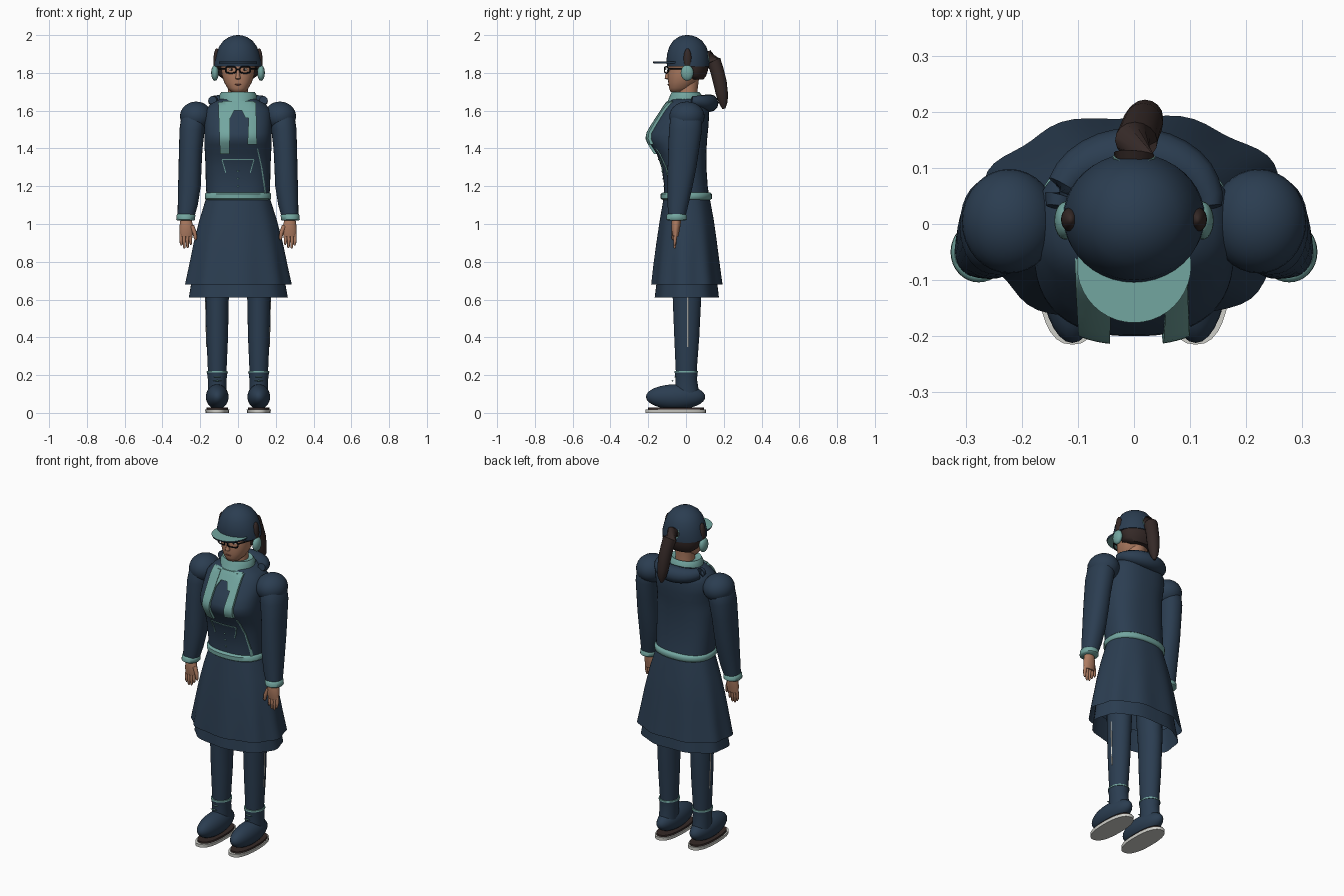
import bpy, bmesh, math
from mathutils import Vector

if "Cube" in bpy.data.objects:
    bpy.data.objects.remove(bpy.data.objects["Cube"], do_unlink=True)


def material(name, *rgb):
    m = bpy.data.materials.new(name)
    m.use_nodes = True
    m.diffuse_color = (*rgb, 1)
    m.node_tree.nodes["Principled BSDF"].inputs["Base Color"].default_value = (*rgb, 1)
    return m


NAVY = material("navy cloth", .024, .047, .082)
TEAL = material("teal trim", .17, .38, .35)
SKIN = material("skin", .42, .2, .12)
HAIR = material("dark brown hair", .035, .022, .02)
BLACK = material("black frame", .008, .008, .01)
WHITE = material("pale sole", .62, .62, .58)
LIPS = material("lips", .22, .07, .05)


def finish(bm, name, mat, angle=50, normals=True):
    if normals:
        bmesh.ops.recalc_face_normals(bm, faces=bm.faces)
    me = bpy.data.meshes.new(name)
    bm.to_mesh(me)
    bm.free()
    me.materials.append(mat)
    me.shade_smooth()
    me.set_sharp_from_angle(angle=math.radians(angle))
    ob = bpy.data.objects.new(name, me)
    bpy.context.collection.objects.link(ob)
    return ob


def skin_rings(bm, loops, caps=True):
    for a, b in zip(loops, loops[1:]):
        for i in range(len(a)):
            j = (i + 1) % len(a)
            bm.faces.new((a[i], a[j], b[j], b[i]))
    if caps:
        bm.faces.new(loops[0][::-1])
        bm.faces.new(loops[-1])


def loft(name, mat, rings, n=32, p=2.0, caps=True, folds=0, angle=50):
    """Rings are (z, half width, front y, back y, centre x)."""
    bm, loops = bmesh.new(), []
    top = rings[-1][0]
    for z, rx, yf, yb, *cx in rings:
        x0, y0, ry = (cx[0] if cx else 0), (yf + yb) / 2, (yb - yf) / 2
        loop = []
        for i in range(n):
            t = math.tau * i / n
            c, s = math.cos(t), math.sin(t)
            k = 1 + folds * (top - z) * math.cos(9 * t + 1)
            x = math.copysign(abs(c) ** (2 / p), c) * rx * k
            y = math.copysign(abs(s) ** (2 / p), s) * ry * k
            loop.append(bm.verts.new((x0 + x, y0 + y, z)))
        loops.append(loop)
    skin_rings(bm, loops, caps)
    return finish(bm, name, mat, angle, caps)


def ball(name, mat, loc, size, n=24):
    bm = bmesh.new()
    bmesh.ops.create_uvsphere(bm, u_segments=n, v_segments=n // 2, radius=1)
    for v in bm.verts:
        v.co = Vector(a * b for a, b in zip(v.co, size)) + Vector(loc)
    return finish(bm, name, mat)


def tube(name, mat, path, n=12, closed=False):
    """Path points are (x, y, z, radius)."""
    pts, bm, loops = [Vector(q[:3]) for q in path], bmesh.new(), []
    m = len(pts)
    for i, q in enumerate(path):
        if closed:
            d = pts[(i + 1) % m] - pts[i - 1]
        else:
            d = pts[min(i + 1, m - 1)] - pts[max(i - 1, 0)]
        d.normalize()
        u = d.cross(Vector((0, 1, 0)) if abs(d.y) < .9 else Vector((1, 0, 0))).normalized()
        w = d.cross(u)
        loops.append([bm.verts.new(pts[i] + q[3] * (u * math.cos(a) + w * math.sin(a)))
                      for a in (math.tau * k / n for k in range(n))])
    skin_rings(bm, loops + loops[:1] if closed else loops, not closed)
    return finish(bm, name, mat)


# Jacket
TORSO = [(1.13, .165, -.12, .125), (1.2, .17, -.115, .115), (1.3, .172, -.13, .108),
         (1.37, .175, -.155, .108), (1.42, .178, -.187, .11), (1.45, .178, -.2, .112),
         (1.48, .178, -.198, .115), (1.53, .178, -.168, .12), (1.6, .175, -.122, .122),
         (1.635, .145, -.1, .115), (1.67, .08, -.075, .09)]
loft("jacket", NAVY, TORSO, n=48, p=2.5, angle=70)


def front_y(x, z):
    for a, b in zip(TORSO, TORSO[1:]):
        if z <= b[0]:
            break
    t = min(max((z - a[0]) / (b[0] - a[0]), 0), 1)
    rx, yf, yb = (a[k] + t * (b[k] - a[k]) for k in (1, 2, 3))
    return (yf + yb) / 2 - (yb - yf) / 2 * (1 - min(abs(x / rx), 1) ** 2.5) ** .4


def plate(name, mat, top, bottom, thick, nx=6, nz=14):
    """Cloth strip on the jacket front; top and bottom are (x0, x1, z)."""
    bm, layers = bmesh.new(), []
    for off in (-thick, .01):
        grid = []
        for j in range(nz + 1):
            x0, x1, z = (a + (b - a) * j / nz for a, b in zip(top, bottom))
            xs = [x0 + (x1 - x0) * i / nx for i in range(nx + 1)]
            grid.append([bm.verts.new((x, front_y(x, z) + off, z)) for x in xs])
        for r, s in zip(grid, grid[1:]):
            for i in range(nx):
                bm.faces.new((r[i], s[i], s[i + 1], r[i + 1]))
        layers.append(grid)
    rims = [g[0] + [r[-1] for r in g[1:-1]] + g[-1][::-1] + [r[0] for r in g[-2:0:-1]]
            for g in layers]
    skin_rings(bm, rims, False)
    return finish(bm, name, mat)


# Collar, scarf and hood
loft("collar", TEAL, [(1.6, .1, -.125, .09), (1.64, .095, -.1, .09), (1.68, .1, -.085, .085),
                      (1.7, .088, -.075, .07), (1.69, .062, -.055, .06)], angle=60)
plate("scarf_bib", TEAL, (-.085, .085, 1.65), (-.055, .06, 1.6), .012)
for s, x0, x1, z in ((-1, -.095, -.045, 1.37), (1, .05, .1, 1.42)):
    side = "left" if s > 0 else "right"
    plate(side + "_scarf_tail", TEAL, (x0 + .01 * s, x1 - .005 * s, 1.645), (x0, x1, z), .016)
    plate(side + "_scarf_flap", TEAL, (s * .02, s * .06, 1.6), (s * .04, s * .06, 1.56), .012)
tube("hood", NAVY, [(.135 * math.cos(a), .03 + .095 * math.sin(a), 1.655 - .015 * math.sin(a),
                     .022 + .025 * math.sin(a)) for a in (math.pi * k / 16 for k in range(17))])

# Pocket piping and buttons
plate("pocket_top_piping", TEAL, (-.085, .085, 1.345), (-.085, .085, 1.34), .004, 12, 1)
for s in (-1, 1):
    plate("pocket_side_piping", TEAL, (s * .082, s * .087, 1.34), (s * .062, s * .067, 1.27), .004, 1, 6)
plate("hem_drawstring_upper", TEAL, (.1, .106, 1.4), (.122, .128, 1.3), .005, 1, 8)
plate("hem_drawstring_lower", TEAL, (.122, .128, 1.3), (.142, .15, 1.16), .005, 1, 8)
for z in (1.2, 1.24, 1.28):
    ball("button", TEAL, (0, front_y(0, z), z), (.005, .004, .005), 8)

# Belt and skirt
loft("belt", TEAL, [(1.128, .168, -.125, .13), (1.135, .176, -.135, .138),
                    (1.158, .176, -.135, .138), (1.166, .168, -.125, .13)], p=2.3)
loft("skirt", NAVY, [(.68, .278, -.18, .193), (.78, .258, -.17, .18), (.9, .235, -.155, .165),
                     (1.02, .205, -.138, .148), (1.14, .168, -.118, .125)],
     n=72, p=2.2, caps=False, folds=.06)
loft("underskirt", NAVY, [(.61, .26, -.163, .175), (.74, .24, -.15, .16)],
     n=72, p=2.2, caps=False, folds=.15)

# Limbs, mirrored
for s in (-1, 1):
    side = "left_" if s > 0 else "right_"
    lx = .11 * s
    loft(side + "leg", NAVY, [(.16, .046, -.05, .055, lx), (.24, .05, -.055, .058, lx),
                              (.4, .057, -.062, .07, lx), (.6, .061, -.07, .08, lx),
                              (.9, .07, -.08, .085, lx * .9)])
    tube(side + "leg_seam", WHITE, [(s * .165, .01, .35, .004), (s * .171, .01, .62, .004)], 6)
    loft(side + "boot_shaft", NAVY, [(.1, .05, -.06, .07, lx), (.18, .05, -.055, .058, lx),
                                     (.215, .054, -.06, .062, lx)])
    loft(side + "boot_trim", TEAL, [(.213, .056, -.062, .064, lx), (.222, .055, -.061, .063, lx)])
    ball(side + "shoe", NAVY, (lx, -.055, .085), (.06, .157, .066), 32)
    for z in (.14, .17, .19):
        ball(side + "lace", TEAL, (lx, -.19 + z * .7, z), (.022, .006, .003), 8)
    loft(side + "sole", WHITE, [(0, .062, -.215, .105, lx), (.018, .064, -.215, .105, lx)], p=2.4)
    loft(side + "sole_welt", HAIR, [(.018, .058, -.2, .095, lx), (.028, .056, -.2, .095, lx)], p=2.4)

    # Sleeve with puffed shoulder and cuff
    arm = [(1.03, .043, -.095, -.005, .276), (1.1, .053, -.097, .012, .266),
           (1.2, .06, -.098, .035, .257), (1.3, .061, -.097, .055, .254),
           (1.4, .062, -.094, .07, .25), (1.5, .067, -.09, .085, .243),
           (1.58, .068, -.08, .085, .23), (1.62, .04, -.05, .055, .22)]
    loft(side + "sleeve", NAVY, [(*r[:4], r[4] * s) for r in arm], p=2.2)
    ball(side + "shoulder", NAVY, (.222 * s, .005, 1.57), (.085, .093, .078), 32)
    loft(side + "cuff", TEAL, [(1.018, .044, -.096, -.004, .277 * s), (1.024, .05, -.104, .004, .277 * s),
                               (1.046, .05, -.104, .004, .276 * s), (1.054, .044, -.096, -.004, .276 * s)])

    # Hand with fingers and thumb
    loft(side + "palm", SKIN, [(.935, .033, -.07, -.04, .274 * s), (.97, .039, -.077, -.033, .272 * s),
                               (1.0, .034, -.077, -.028, .274 * s), (1.03, .028, -.074, -.026, .276 * s)], n=20)
    for x, tip in ((.25, .89), (.267, .872), (.284, .87), (.3, .885)):
        tube(side + "finger", SKIN, [(s * x, -.055, .95, .0095), (s * (x + .002), -.058, .915, .009),
                                     (s * x, -.06, tip + .008, .007), (s * x, -.06, tip, .003)], 8)
    tube(side + "thumb", SKIN, [(s * .245, -.06, .99, .013), (s * .23, -.065, .955, .011),
                                (s * .225, -.067, .925, .009), (s * .225, -.067, .915, .004)], 8)

    # Earmuffs, their band, and glasses
    ball(side + "earmuff", TEAL, (.122 * s, .006, 1.8), (.02, .034, .042))
    ball(side + "earmuff_band", HAIR, (.113 * s, .008, 1.865), (.017, .022, .065))
    ball(side + "eye", WHITE, (.034 * s, -.082, 1.818), (.014, .009, .008), 12)
    ball(side + "pupil", BLACK, (.034 * s, -.09, 1.818), (.006, .003, .007), 12)
    rim = [(s * .038 + .028 * math.copysign(abs(math.cos(a)) ** .6, math.cos(a)), -.104 + .01 * math.cos(a) * s,
            1.816 + .017 * math.copysign(abs(math.sin(a)) ** .6, math.sin(a)), .004)
           for a in (math.tau * k / 20 for k in range(20))]
    tube(side + "lens_frame", BLACK, rim, 6, closed=True)
    tube(side + "temple", BLACK, [(s * .066, -.095, 1.822, .004), (s * .1, .0, 1.822, .004)], 6)
tube("glasses_bridge", BLACK, [(-.012, -.108, 1.82, .004), (.012, -.108, 1.82, .004)], 6)

# Head
loft("neck", SKIN, [(1.64, .058, -.05, .065), (1.7, .052, -.045, .06), (1.78, .055, -.045, .07)])
loft("head", SKIN, [(1.695, .02, -.07, -.02), (1.7, .036, -.082, .0), (1.72, .056, -.09, .03),
                    (1.75, .073, -.094, .055), (1.78, .083, -.096, .08), (1.82, .09, -.095, .095),
                    (1.87, .09, -.09, .1)], p=2.2, angle=70)
loft("nose", SKIN, [(1.765, .006, -.1, -.08), (1.77, .014, -.113, -.08), (1.785, .011, -.11, -.08),
                    (1.825, .006, -.096, -.08)], n=12)
ball("mouth", LIPS, (0, -.092, 1.738), (.018, .006, .004), 12)
loft("hair", HAIR, [(1.765, .075, .03, .092), (1.785, .102, -.03, .107), (1.82, .112, -.04, .118),
                    (1.86, .115, -.05, .12)])
tube("ponytail", HAIR, [(0, .09, 1.87, .03), (0, .125, 1.885, .036), (.004, .148, 1.86, .038),
                        (.01, .165, 1.81, .036), (.016, .18, 1.75, .036), (.02, .19, 1.69, .032),
                        (.022, .197, 1.645, .024), (.022, .2, 1.61, .008)], 16)
tube("hair_tie", TEAL, [(0, .112, 1.882, .037), (0, .12, 1.884, .038)], 16)

# Cap and brim
loft("cap", NAVY, [(1.835, .126, -.1, .125), (1.86, .124, -.104, .126), (1.9, .114, -.1, .12),
                   (1.94, .1, -.088, .107), (1.97, .077, -.068, .085), (1.99, .047, -.04, .055),
                   (1.998, .022, -.016, .03), (2.0, .004, .002, .01)], n=40, angle=70)
brim = loft("cap_brim", NAVY, [(1.85, .1, -.172, .03), (1.86, .102, -.176, .03)], n=40)
brim.data.materials.append(TEAL)
for f in brim.data.polygons:
    f.material_index = int(abs(f.normal.z) > .5)
